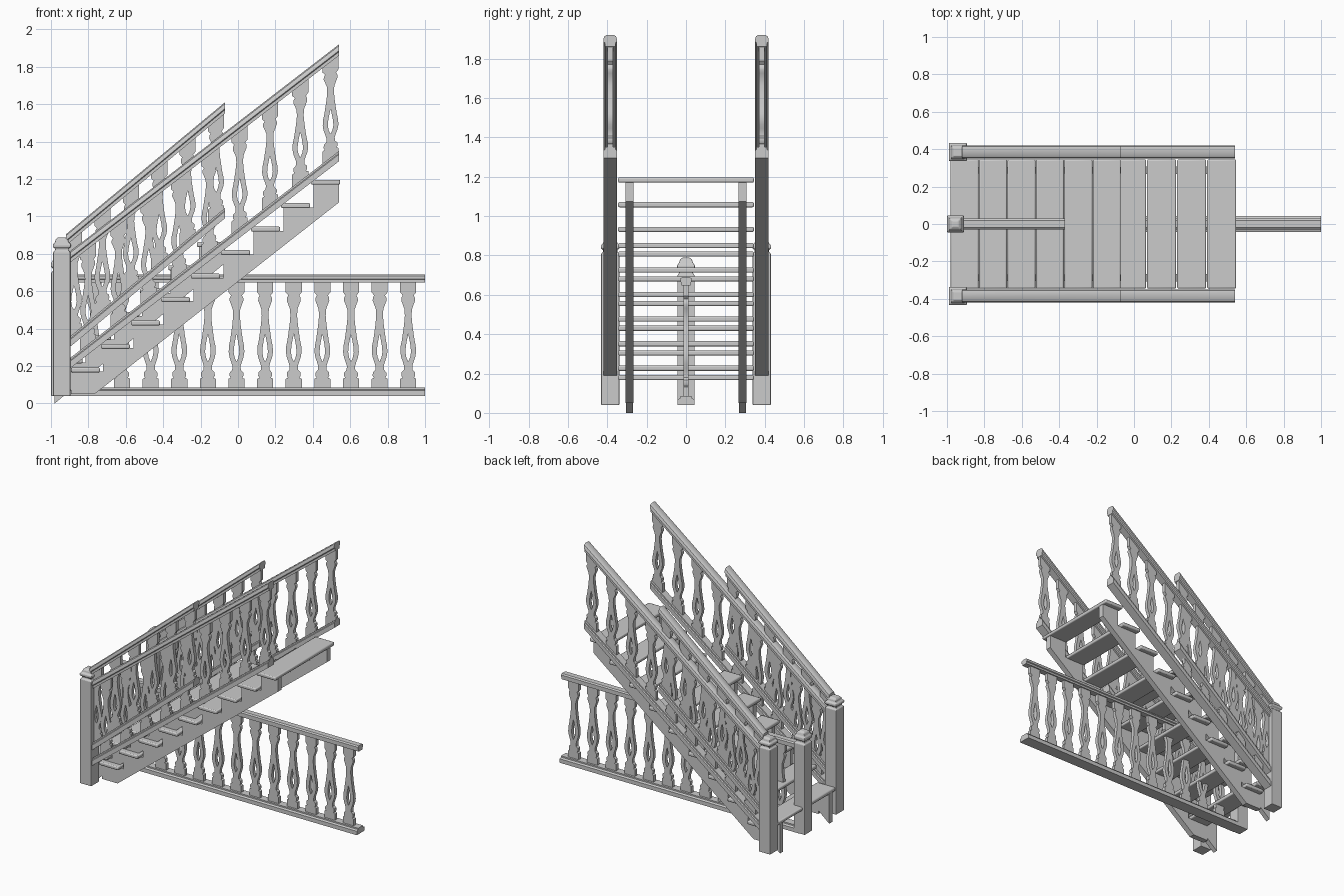
import bpy, bmesh, math

if "Cube" in bpy.data.objects:
    bpy.data.objects.remove(bpy.data.objects["Cube"])


def finish(bm, name, bevel=0.0, smooth=False):
    bmesh.ops.recalc_face_normals(bm, faces=bm.faces)
    me = bpy.data.meshes.new(name)
    bm.to_mesh(me)
    bm.free()
    ob = bpy.data.objects.new(name, me)
    bpy.context.collection.objects.link(ob)
    if bevel:
        m = ob.modifiers.new("bevel", 'BEVEL')
        m.width, m.segments = bevel, 2
    if smooth:
        bpy.ops.object.select_all(action='DESELECT')
        ob.select_set(True)
        bpy.context.view_layer.objects.active = ob
        bpy.ops.object.shade_smooth_by_angle(angle=math.radians(35))
    return ob


def loft(bm, loops):
    """Skin a list of equal closed loops and cap both ends."""
    rings = [[bm.verts.new(p) for p in l] for l in loops]
    n = len(rings[0])
    for a, b in zip(rings, rings[1:]):
        for i in range(n):
            bm.faces.new((a[i], a[(i + 1) % n], b[(i + 1) % n], b[i]))
    bm.faces.new(rings[0])
    bm.faces.new(rings[-1])


# Rail cross-sections: half outline (y, z below the top)
HAND = [(.018, 0), (.030, -.008), (.035, -.022), (.035, -.034), (.027, -.040), (.027, -.060)]
LOWER = [(.027, 0), (.027, -.012), (.034, -.018), (.034, -.055)]
TOP = [(.020, 0), (.029, -.008), (.029, -.024), (.022, -.028), (.022, -.042)]
BASE = [(.028, 0), (.028, -.010), (.044, -.016), (.044, -.045)]


def rail(name, half, y, x0, z0, x1, z1):
    sec = half + [(-a, b) for a, b in reversed(half)]
    bm = bmesh.new()
    loft(bm, [[(x, y + a, z + b) for a, b in sec] for x, z in ((x0, z0), (x1, z1))])
    finish(bm, name, smooth=True)


# Sawn baluster outline: (height fraction, half width, half width of the teardrop hole)
BAL = [(0, .043, 0), (.09, .043, 0), (.10, .031, 0), (.12, .037, 0), (.15, .036, 0),
       (.175, .023, 0), (.21, .022, 0), (.25, .029, 0), (.29, .037, .010),
       (.34, .042, .015), (.40, .040, .012), (.45, .034, .007), (.51, .029, 0),
       (.60, .022, 0), (.68, .018, 0), (.74, .020, 0), (.79, .030, 0),
       (.82, .037, 0), (.85, .036, 0), (.87, .029, 0), (.90, .043, 0), (1, .043, 0)]


def balusters(name, y, xs, z_at, height, slope, thick=.026):
    """A row of flat balusters; the ends are cut to the slope of the rails."""
    bm = bmesh.new()
    for x in xs:
        rows = []
        for t, w, h in BAL:
            k = slope if t in (0, 1) else slope * .35 * abs(2 * t - 1)
            rows.append([bm.verts.new((x + d, y - thick / 2, z_at(x) + t * height + k * d))
                         for d in (-w, -h, h, w)])
        for a, b in zip(rows, rows[1:]):
            for i in (0, 2):
                bm.faces.new((a[i], a[i + 1], b[i + 1], b[i]))
    bmesh.ops.remove_doubles(bm, verts=bm.verts, dist=1e-5)
    ext = bmesh.ops.extrude_face_region(bm, geom=bm.faces[:])
    moved = [v for v in ext['geom'] if isinstance(v, bmesh.types.BMVert)]
    bmesh.ops.translate(bm, verts=moved, vec=(0, thick, 0))
    finish(bm, name, smooth=True)


def newel(name, x, y, prof):
    bm = bmesh.new()
    loft(bm, [[(x + sx * w, y + sy * w, z) for sx, sy in ((-1, -1), (1, -1), (1, 1), (-1, 1))]
              for w, z in prof])
    finish(bm, name, bevel=.004)


def stringer(name, y, thick, xs, zs, x_end, low):
    """Saw-tooth board under the treads; low is the underside, right to left."""
    pts = []
    for i, (x, z) in enumerate(zip(xs, zs)):
        nxt = xs[i + 1] if i + 1 < len(xs) else x_end
        pts += [(x + (.012 if i else 0), z - .022), (nxt + (.012 if i + 1 < len(xs) else 0), z - .022)]
    pts += low
    bm = bmesh.new()
    loft(bm, [[(x, yy, z) for x, z in pts] for yy in (y - thick / 2, y + thick / 2)])
    finish(bm, name)


def treads(name, xs, zs, depth):
    for x, z in zip(xs, zs):
        bm = bmesh.new()
        loft(bm, [[(x, yy, z - .026), (x + depth, yy, z - .026), (x + depth, yy, z), (x, yy, z)]
                  for yy in (-.345, .345)])
        finish(bm, name, bevel=.007, smooth=True)


# Long flight: nine treads
LX = [-.893 + .1605 * i for i in range(9)]
LZ = [.192 + .1255 * i for i in range(9)]
treads("long_tread", LX, LZ, .155)
# Short steeper flight: six treads
SX = [-.98 + .152 * i for i in range(6)]
SZ = [.24 + .1245 * i for i in range(6)]
treads("short_tread", SX, SZ, .149)

for s, side in ((-1, "front"), (1, "back")):
    y = s * .385
    # Stringers
    stringer(side + "_long_stringer", s * .287, .042, LX, LZ, .54,
             [(.54, 1.075), (-.767, .05), (-.893, .05)])
    stringer(side + "_short_stringer", s * .287, .036, SX, SZ, -.07,
             [(-.07, .75), (-.98, 0)])
    # Long railing
    k = .77
    rail(side + "_long_handrail", HAND, y, -.92, 1.92 - k * 1.46, .54, 1.92)
    rail(side + "_long_lower_rail", LOWER, y, -.92, 1.35 - k * 1.46, .54, 1.35)
    balusters(side + "_long_balusters", y, [.495 - .162 * i for i in range(9)],
              lambda x: 1.345 + k * (x - .54), .52, k)
    # Short railing
    k = .83
    rail(side + "_short_handrail", HAND, y, -.92, 1.61 - k * .85, -.07, 1.61)
    rail(side + "_short_lower_rail", LOWER, y, -.92, 1.045 - k * .85, -.07, 1.045)
    balusters(side + "_short_balusters", y, [-.117 - .152 * i for i in range(6)],
              lambda x: 1.04 + k * (x + .07), .515, k)
    # Corner newel post with cap
    newel(side + "_newel", -.942, y,
          [(.046, .04), (.046, .81), (.036, .818), (.036, .828), (.048, .836),
           (.048, .852), (.036, .862), (.034, .876), (.022, .888)])

# Level middle balustrade
rail("middle_top_rail", TOP, 0, -.95, .69, 1, .69)
rail("middle_base_rail", BASE, 0, -.95, .085, 1, .085)
balusters("middle_balusters", 0, [.91 - .153 * i for i in range(12)],
          lambda x: .08, .572, 0)
newel("middle_newel", -.955, 0,
      [(.044, .04), (.044, .70), (.034, .71), (.034, .722), (.045, .73),
       (.045, .75), (.036, .762), (.030, .78), (.016, .79)])
